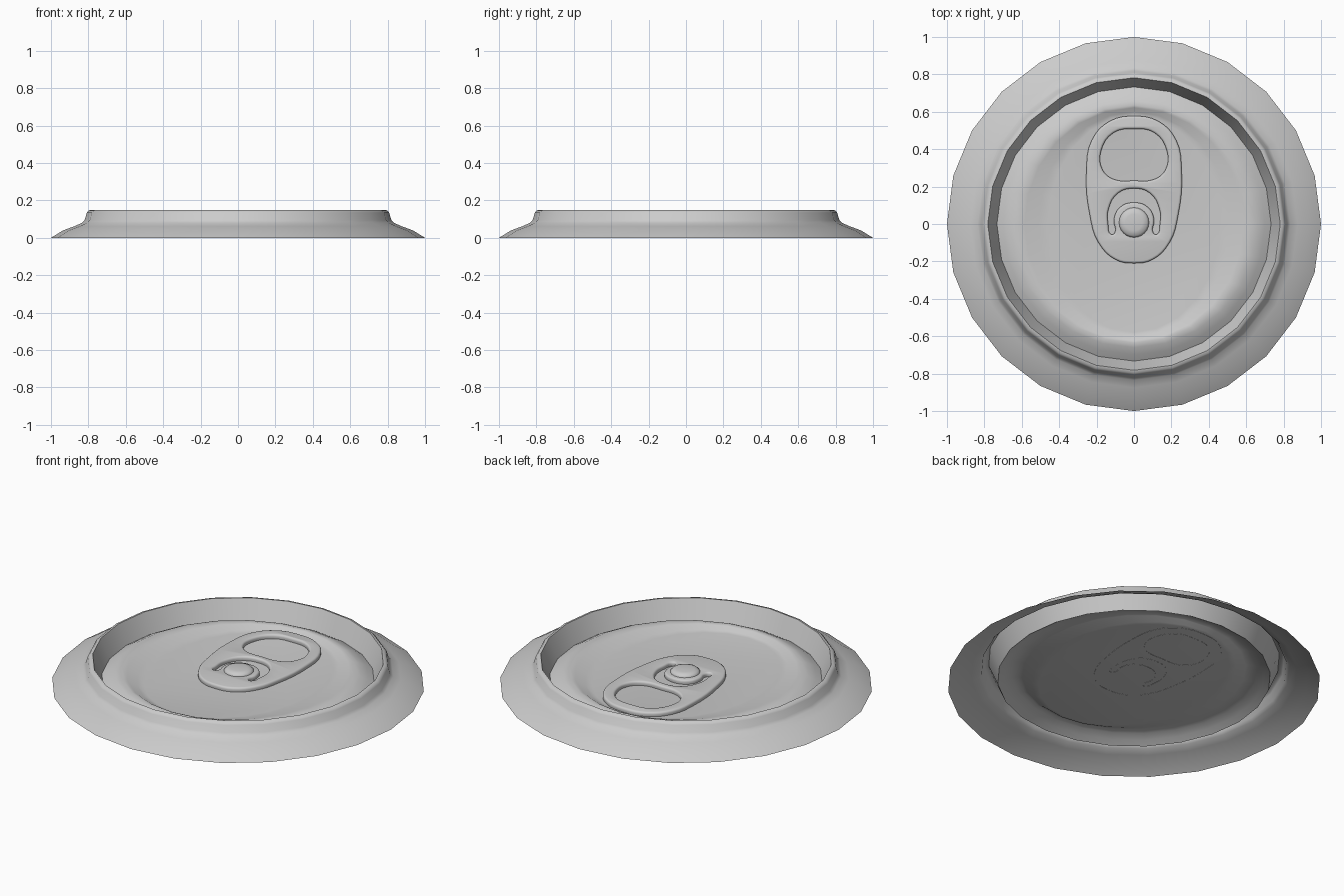
import bpy, bmesh, math

if "Cube" in bpy.data.objects:
    bpy.data.objects.remove(bpy.data.objects["Cube"])


def finish(obj, angle):
    bpy.ops.object.select_all(action='DESELECT')
    obj.select_set(True)
    bpy.context.view_layer.objects.active = obj
    bpy.ops.object.shade_smooth_by_angle(angle=math.radians(angle))


def lathe(name, rings, segs, angle=50):
    """Sheet of elliptical rings (rx, ry, z) from the outside in, closed at the centre."""
    bm = bmesh.new()
    rows = []
    for rx, ry, z in rings:
        rows.append([bm.verts.new((rx * math.cos(2 * math.pi * i / segs),
                                   ry * math.sin(2 * math.pi * i / segs), z))
                     for i in range(segs)])
    for a, b in zip(rows, rows[1:]):
        for i in range(segs):
            j = (i + 1) % segs
            bm.faces.new((a[i], a[j], b[j], b[i]))
    bm.faces.new(rows[-1])
    mesh = bpy.data.meshes.new(name)
    bm.to_mesh(mesh)
    bm.free()
    obj = bpy.data.objects.new(name, mesh)
    bpy.context.collection.objects.link(obj)
    finish(obj, angle)
    return obj


def add_loop(curve, half):
    """Closed smooth loop, mirrored in x; first and last points lie on x = 0."""
    pts = half + [(-x, y) for x, y in half[-2:0:-1]]
    spline = curve.splines.new('BEZIER')
    spline.bezier_points.add(len(pts) - 1)
    for bp, (x, y) in zip(spline.bezier_points, pts):
        bp.co = (x, y, 0)
        bp.handle_left_type = bp.handle_right_type = 'AUTO'
    spline.use_cyclic_u = True
    spline.resolution_u = 4


# Lid sheet: sloped flange, raised rim, inner wall, then a shallow oval dish
flange = [(1.0, 0), (0.935, 0.04), (0.875, 0.062), (0.835, 0.08), (0.82, 0.095),
          (0.808, 0.135), (0.797, 0.147), (0.782, 0.15), (0.733, 0.035), (0.70, 0.055),
          (0.66, 0.074)]
dish = [(0.615, 0.635, 0.08), (0.585, 0.622, 0.076), (0.51, 0.60, 0.059), (0.46, 0.58, 0.055)]
lathe("lid", [(r, r, z) for r, z in flange] + dish, 24)

# Pull tab: rounded plate with a finger hole and a horseshoe slot
curve = bpy.data.curves.new("pull_tab", 'CURVE')
curve.dimensions = '2D'
curve.fill_mode = 'BOTH'
curve.extrude = 0.006
curve.bevel_depth = 0.012
curve.bevel_resolution = 2
curve.offset = -0.012
add_loop(curve, [(0, 0.577), (0.13, 0.55), (0.225, 0.45), (0.255, 0.28), (0.237, 0.05),
                 (0.19, -0.10), (0.10, -0.19), (0, -0.21)])
add_loop(curve, [(0, 0.508), (0.11, 0.487), (0.176, 0.39), (0.168, 0.29), (0.11, 0.24), (0, 0.232)])
add_loop(curve, [(0, 0.19), (0.085, 0.165), (0.136, 0.08), (0.138, 0.0), (0.122, -0.055),
                 (0.102, -0.045), (0.108, 0.02), (0.08, 0.085), (0, 0.115)])
tab = bpy.data.objects.new("pull_tab", curve)
tab.location.z = 0.062
bpy.context.collection.objects.link(tab)
bpy.ops.object.select_all(action='DESELECT')
tab.select_set(True)
bpy.context.view_layer.objects.active = tab
bpy.ops.object.convert(target='MESH')
tab = bpy.context.view_layer.objects.active
bm = bmesh.new()
bm.from_mesh(tab.data)
bmesh.ops.remove_doubles(bm, verts=bm.verts, dist=0.0005)
# Drop the half of the plate that sinks below the dish floor
bmesh.ops.bisect_plane(bm, geom=bm.verts[:] + bm.edges[:] + bm.faces[:],
                       plane_co=(0, 0, -0.008), plane_no=(0, 0, -1), clear_outer=True)
bmesh.ops.recalc_face_normals(bm, faces=bm.faces)
if sum(f.normal.z * f.calc_area() for f in bm.faces) < 0:
    bmesh.ops.reverse_faces(bm, faces=bm.faces)
bm.to_mesh(tab.data)
bm.free()
finish(tab, 40)

# Rivet holding the tab
rivet = lathe("rivet", [(r, r, z) for r, z in
                        [(0.08, 0.055), (0.08, 0.082), (0.07, 0.093), (0.045, 0.098)]], 24)
rivet.location.y = 0.008
